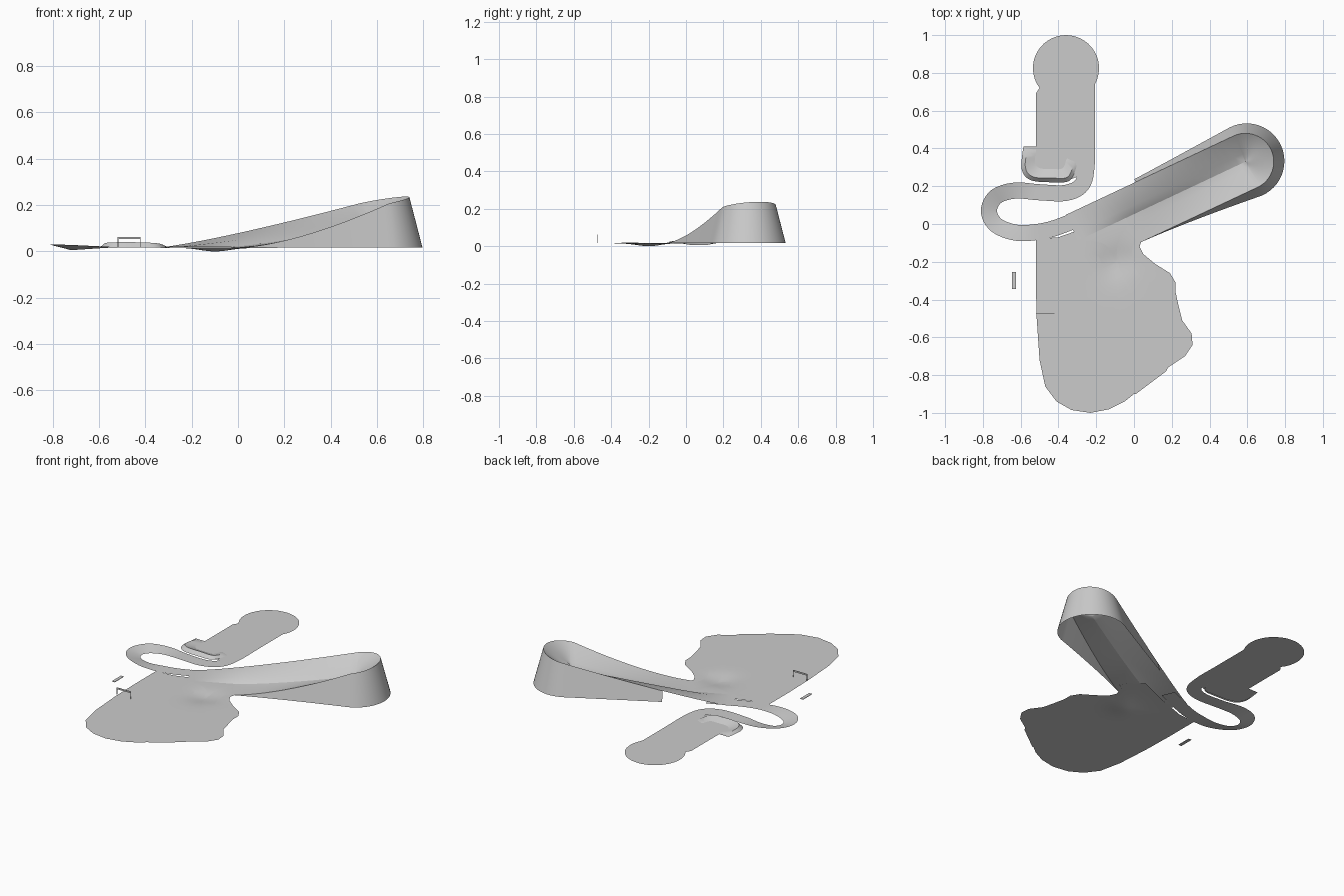
import bpy, bmesh, math
from mathutils import Vector

if "Cube" in bpy.data.objects:
    bpy.data.objects.remove(bpy.data.objects["Cube"], do_unlink=True)

grey = bpy.data.materials.new("plain_grey")
grey.use_nodes = True
grey.diffuse_color = (0.6, 0.6, 0.6, 1)
grey.node_tree.nodes["Principled BSDF"].inputs["Base Color"].default_value = (0.6, 0.6, 0.6, 1)
BASE = 0.018


def finish(name, bm):
    """Turn a sheet face up and make an object of it."""
    bm.normal_update()
    if sum(f.normal.z * f.calc_area() for f in bm.faces) < 0:
        bmesh.ops.reverse_faces(bm, faces=bm.faces[:])
    mesh = bpy.data.meshes.new(name)
    bm.to_mesh(mesh)
    bm.free()
    mesh.materials.append(grey)
    obj = bpy.data.objects.new(name, mesh)
    bpy.context.collection.objects.link(obj)
    bpy.ops.object.select_all(action='DESELECT')
    obj.select_set(True)
    bpy.context.view_layer.objects.active = obj
    bpy.ops.object.shade_smooth_by_angle(angle=math.radians(35))
    return obj


def loft(name, rows, keep=lambda i, j: True, closed=False):
    """Skin a list of equally long point rows."""
    bm = bmesh.new()
    grid = [[bm.verts.new(p) for p in row] for row in rows]
    n = len(rows[0])
    for i in range(len(rows) - 1):
        for j in range(n if closed else n - 1):
            if keep(i, j):
                k = (j + 1) % n
                bm.faces.new((grid[i][j], grid[i + 1][j], grid[i + 1][k], grid[i][k]))
    bmesh.ops.remove_doubles(bm, verts=bm.verts[:], dist=1e-5)
    return finish(name, bm)


def smooth_path(pts, steps=6):
    """Catmull-Rom curve through flat points."""
    p = [Vector(q) for q in pts]
    p = [2 * p[0] - p[1]] + p + [2 * p[-1] - p[-2]]
    out = []
    for a, b, c, d in zip(p, p[1:], p[2:], p[3:]):
        for s in range(steps):
            t = s / steps
            out.append(0.5 * (2 * b + (c - a) * t + (2 * a - 5 * b + 4 * c - d) * t * t
                              + (3 * b - a - 3 * c + d) * t ** 3))
    return out + [p[-2]]


def ribbon(name, pts, width, height, bank=lambda x, y: 0):
    """Road strip along a path; bank lifts the left edge and lowers the right."""
    path, rows = smooth_path(pts), []
    for i, c in enumerate(path):
        d = (path[min(i + 1, len(path) - 1)] - path[max(i - 1, 0)]).normalized()
        side = Vector((-d.y, d.x)) * width / 2
        row = []
        for s in (1, 0, -1):
            q = c + side * s
            row.append((q.x, q.y, height(q.x, q.y) + s * bank(c.x, c.y)))
        rows.append(row)
    return loft(name, rows)


def ground(x, y):
    """Infield level with a shallow hollow."""
    d2 = (x + 0.1) ** 2 + (y + 0.2) ** 2
    return BASE - 0.002 - 0.016 * math.exp(-d2 / 0.0081)


# Infield plate, built as rings shrinking to the hollow
outline = [(-.52, -.08), (-.52, -.3), (-.515, -.5), (-.5, -.72), (-.47, -.86), (-.41, -.94),
           (-.33, -.985), (-.23, -1), (-.13, -.98), (-.05, -.94), (0, -.9), (.01, -.9),
           (.17, -.78), (.18, -.76), (.27, -.7), (.31, -.64), (.305, -.58), (.255, -.51),
           (.235, -.43), (.22, -.36), (.22, -.31), (.19, -.26), (.11, -.21), (.05, -.16),
           (.03, -.12), (.06, 0), (-.02, .08), (-.2, .0), (-.4, -.07)]
hub = Vector((-.1, -.2))
rings = []
for k in range(15):
    ring = [hub + (Vector(p) - hub) * (1 - k / 14) ** 1.4 for p in outline]
    rings.append([(q.x, q.y, ground(q.x, q.y)) for q in ring])
loft("infield", rings, closed=True)

# Banked loop: embankment foot, rim, inner road edge and middle valley per station
centre = Vector((.59, .33))
angle = math.radians(25.2)
along = Vector((math.cos(angle), math.sin(angle)))


def upper_z(t):
    return BASE + .19 * max(0, 1 - t / .95) ** 1.2


def lower_z(t):
    return BASE + .19 * max(0, 1 - t / .7) ** 1.5


def station(t, theta, z, other_z):
    out = Vector((math.cos(theta), math.sin(theta)))
    mid = centre - along * t
    inner_z = BASE + (z - BASE) * .62
    valley_z = max(BASE + .001, BASE + ((z + other_z) / 2 - BASE) * .62 - .012)
    foot, rim, inner = (mid + out * r for r in (.15 + .26 * (z - BASE), .15, .043))
    return [(foot.x, foot.y, BASE), (rim.x, rim.y, z), (inner.x, inner.y, inner_z),
            (mid.x, mid.y, valley_z)]


rows = []
LEG, ARC = 24, 24
for i in range(LEG):
    t = .98 * (1 - i / LEG)
    rows.append(station(t, angle + math.pi / 2, upper_z(t), lower_z(t)))
for i in range(ARC + 1):
    a = math.pi * i / ARC
    z = BASE + .19 + .029 * math.sin(a)
    rows.append(station(0, angle + math.pi / 2 - a, z, z))
for i in range(1, LEG + 1):
    t = .7 * i / LEG
    rows.append(station(t, angle - math.pi / 2, lower_z(t), upper_z(t)))
loft("banked_loop", rows, keep=lambda i, j: j > 0 or i > LEG * .4)

# Hairpin road joining the loop to the rear straight
ribbon("hairpin_road",
       [(-.2, .068), (-.4, -.015), (-.52, -.043), (-.63, -.045), (-.73, -.005), (-.768, .07),
        (-.73, .145), (-.63, .177), (-.5, .168), (-.36, .165), (-.275, .21), (-.25, .32),
        (-.25, .5), (-.25, .75)], .085, lambda x, y: BASE,
       lambda x, y: .011 * min(1, max(0, (-.52 - x) / .2)))

# Rear straight with its round turning area
bm = bmesh.new()
head = [(-.36 + .175 * math.cos(a), .825 + .175 * math.sin(a))
        for a in (math.radians(-28 + 236 * k / 28) for k in range(29))]
shape = head + [(-.5, .72), (-.52, .69), (-.52, .41), (-.585, .41), (-.592, .3), (-.57, .25),
                (-.5, .232), (-.36, .228), (-.3, .25), (-.21, .3), (-.21, .72)]
bm.faces.new([bm.verts.new((x, y, BASE + .001)) for x, y in shape])
bmesh.ops.triangulate(bm, faces=bm.faces[:])
finish("rear_straight", bm)

# Raised bend at the foot of the rear straight: foot, lip and inner edge
lip = smooth_path([(-.565, .4), (-.575, .3), (-.535, .25), (-.43, .243), (-.35, .25), (-.315, .33)])
mid = Vector((-.43, .38))
bend = []
for i, p in enumerate(lip):
    lift = .02 * math.sin(math.pi * i / (len(lip) - 1)) ** .5
    foot, inner = p + (p - mid).normalized() * .022, p + (mid - p) * .35
    bend.append([(foot.x, foot.y, BASE), (p.x, p.y, BASE + .002 + lift),
                 (inner.x, inner.y, BASE + .002)])
loft("raised_bend", bend)

# Low circuit road over the infield
ribbon("infield_road",
       [(.06, -.0), (-.02, -.06), (-.05, -.15), (-.02, -.27), (.06, -.34), (.13, -.34)], .08,
       lambda x, y: ground(x, y) + .002)
ribbon("circuit_road",
       [(-.13, -.22), (-.17, -.14), (-.27, -.13), (-.36, -.2), (-.37, -.34), (-.29, -.47),
        (-.2, -.6), (-.08, -.67), (.04, -.62), (.14, -.57), (.21, -.62), (.15, -.7),
        (0, -.79), (-.1, -.86), (-.23, -.9), (-.37, -.86), (-.44, -.74), (-.46, -.5),
        (-.465, -.12)], .07, lambda x, y: ground(x, y) + .002)


def box(name, size, loc):
    bpy.ops.mesh.primitive_cube_add(size=1, location=loc)
    obj = bpy.context.object
    obj.name = name
    obj.scale = size
    obj.data.materials.append(grey)


# Start gantry and the separate small slab
for side, x in (("right", -.518), ("left", -.422)):
    box("gantry_post_" + side, (.004, .004, .044), (x, -.475, .04))
box("gantry_beam", (.1, .004, .01), (-.47, -.475, .058))
box("roadside_slab", (.02, .09, .003), (-.635, -.3, .019))
